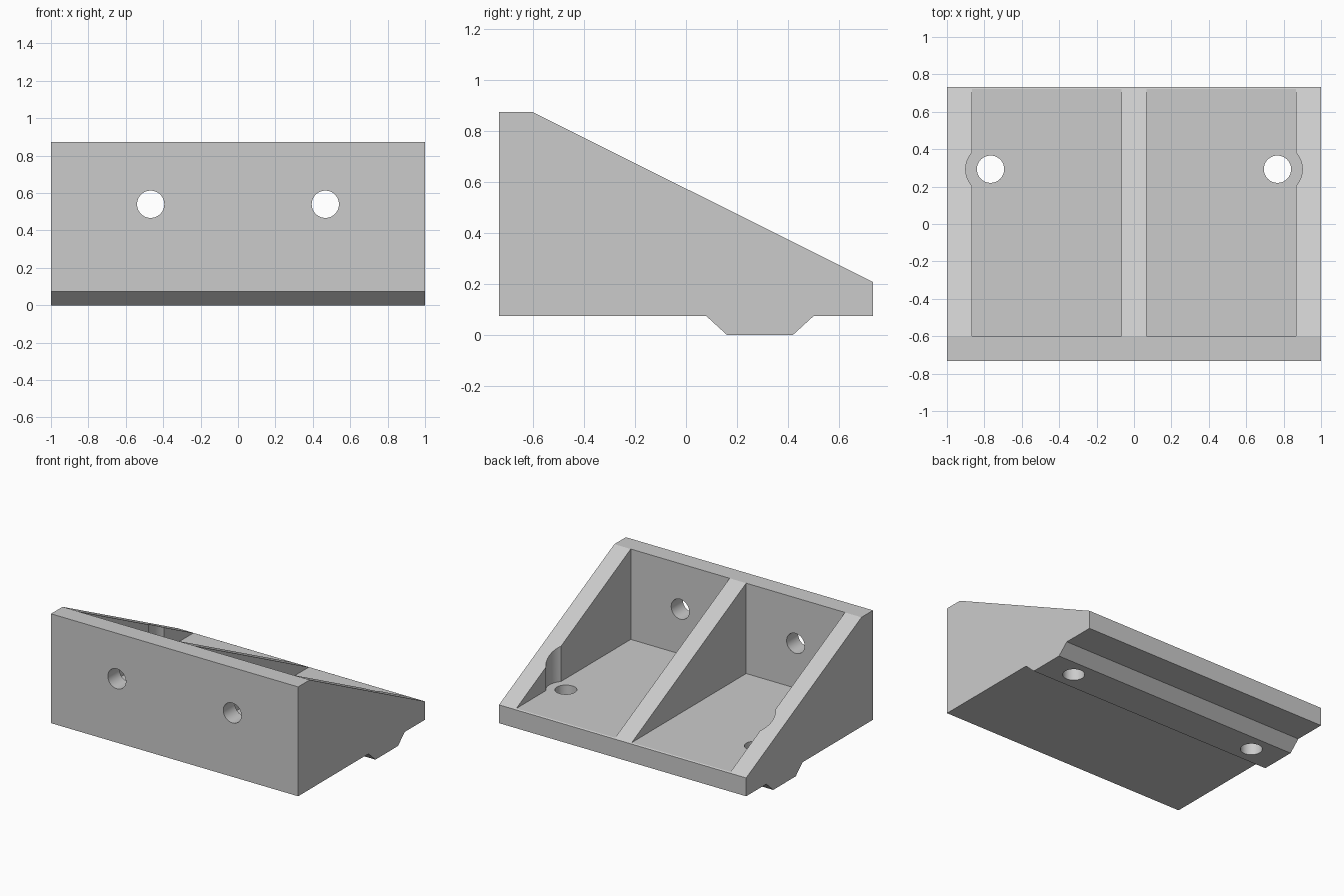
import bpy
import bmesh
from math import radians
from mathutils import Matrix, Vector

cube = bpy.data.objects.get("Cube")
if cube:
    bpy.data.objects.remove(cube, do_unlink=True)

FLOOR = 0.212      # top of the base plate
HOLE_R = 0.073
BOLT_Y = 0.293

grey = bpy.data.materials.new("light grey")
grey.use_nodes = True
colour = (0.6, 0.6, 0.6, 1)
grey.diffuse_color = colour
grey.node_tree.nodes["Principled BSDF"].inputs["Base Color"].default_value = colour


def make_object(name, bm):
    bmesh.ops.recalc_face_normals(bm, faces=bm.faces)
    mesh = bpy.data.meshes.new(name)
    bm.to_mesh(mesh)
    bm.free()
    mesh.materials.append(grey)
    obj = bpy.data.objects.new(name, mesh)
    bpy.context.collection.objects.link(obj)
    return obj


def extrude_profile(name, points, half_width):
    bm = bmesh.new()
    face = bm.faces.new([bm.verts.new((-half_width, y, z)) for y, z in points])
    ext = bmesh.ops.extrude_face_region(bm, geom=[face])
    verts = [g for g in ext["geom"] if isinstance(g, bmesh.types.BMVert)]
    bmesh.ops.translate(bm, verts=verts, vec=(2 * half_width, 0, 0))
    return make_object(name, bm)


def box(name, low, high):
    low, high = Vector(low), Vector(high)
    bm = bmesh.new()
    matrix = Matrix.Translation((low + high) / 2) @ Matrix.Diagonal((*(high - low), 1))
    bmesh.ops.create_cube(bm, size=1, matrix=matrix)
    return make_object(name, bm)


def cylinder(name, centre, radius, depth, along_y=False):
    bm = bmesh.new()
    turn = Matrix.Rotation(radians(90 if along_y else 0), 4, "X")
    bmesh.ops.create_cone(bm, cap_ends=True, segments=48, radius1=radius,
                          radius2=radius, depth=depth,
                          matrix=Matrix.Translation(centre) @ turn)
    return make_object(name, bm)


# Sloped bracket body with a tapered locating rail underneath
bracket = extrude_profile("bracket", [
    (-0.733, 0.073), (0.08, 0.073), (0.16, 0), (0.42, 0), (0.5, 0.073),
    (0.733, 0.073), (0.733, 0.207), (-0.6, 0.873), (-0.733, 0.873)], 1)

# Two pockets, each with a bolt head recess, a floor hole and a wall hole
cutters = []
for side, s in (("left", 1), ("right", -1)):
    x1, x2 = sorted((s * 0.067, s * 0.867))
    cutters += [
        box(side + "_pocket_cutter", (x1, -0.6, FLOOR), (x2, 1, 1.2)),
        cylinder(side + "_recess_cutter", (s * 0.767, BOLT_Y, FLOOR + 0.5), 0.133, 1),
        cylinder(side + "_floor_hole_cutter", (s * 0.767, BOLT_Y, 0.1), HOLE_R, 0.6),
        cylinder(side + "_wall_hole_cutter", (s * 0.467, -0.7, 0.54), HOLE_R, 0.4, True),
    ]

bpy.ops.object.select_all(action="DESELECT")
bpy.context.view_layer.objects.active = bracket
bracket.select_set(True)
for cutter in cutters:
    cutter.hide_render = True
    mod = bracket.modifiers.new(cutter.name, "BOOLEAN")
    mod.operation = "DIFFERENCE"
    mod.solver = "EXACT"
    mod.object = cutter
    bpy.ops.object.modifier_apply(modifier=mod.name)
for cutter in cutters:
    bpy.data.objects.remove(cutter, do_unlink=True)

bpy.ops.object.shade_smooth_by_angle(angle=radians(25))
